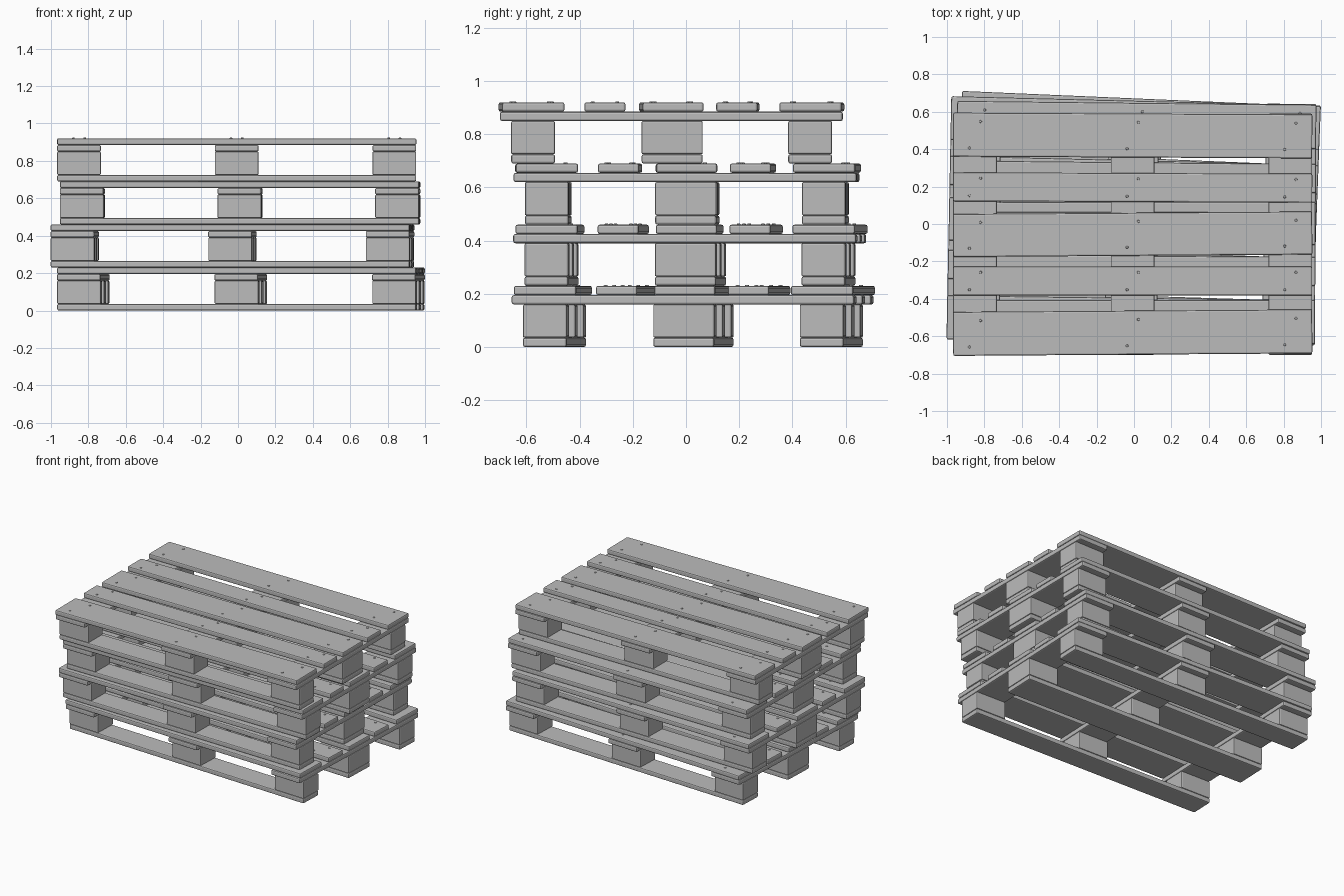
import bpy, bmesh, math
from mathutils import Matrix, Vector

cube = bpy.data.objects.get("Cube")
if cube:
    bpy.data.objects.remove(cube)

wood = bpy.data.materials.new("grey_wood")
wood.use_nodes = True
grey = (0.5, 0.5, 0.5, 1)
wood.diffuse_color = grey
wood.node_tree.nodes["Principled BSDF"].inputs["Base Color"].default_value = grey

# Pallet proportions
LENGTH, DEPTH, HEIGHT, BOARD = 1.92, 1.29, 0.23, 0.035
BLOCK_H = HEIGHT - 3 * BOARD
COLUMNS = [-0.843, 0, 0.843]                                # block columns along x
ROWS = [(-0.52, 0.165), (0.003, 0.23), (0.522, 0.165)]      # y centre, width
DECK = [(-0.526, 0.235, 0.007), (-0.25, 0.155, 0), (0, 0.23, 0.007),
        (0.25, 0.155, -0.004), (0.528, 0.235, -0.005)]      # y centre, width, skew


def add_box(bm, centre, size, skew=0):
    bmesh.ops.create_cube(bm, size=1, matrix=Matrix.Translation(centre)
                          @ Matrix.Rotation(skew, 4, 'Z')
                          @ Matrix.Diagonal((*size, 1)))


def make_part(name, bm, placement, bevel=0.0):
    mesh = bpy.data.meshes.new(name)
    bm.to_mesh(mesh)
    bm.free()
    mesh.materials.append(wood)
    part = bpy.data.objects.new(name, mesh)
    part.matrix_world = placement
    bpy.context.collection.objects.link(part)
    if bevel:
        mod = part.modifiers.new("rounded_edges", 'BEVEL')
        mod.width = bevel
        mod.segments = 2
    return part


def make_pallet(label, placement):
    # Bottom boards running lengthwise
    bm = bmesh.new()
    for y, w in ROWS:
        add_box(bm, (0, y, BOARD / 2), (LENGTH, w, BOARD))
    make_part(label + "_bottom_boards", bm, placement, 0.008)

    # Nine spacer blocks
    bm = bmesh.new()
    for x in COLUMNS:
        for y, w in ROWS:
            add_box(bm, (x, y, BOARD + BLOCK_H / 2), (0.234, w, BLOCK_H))
    make_part(label + "_blocks", bm, placement, 0.006)

    # Cross boards on the blocks
    bm = bmesh.new()
    for x in COLUMNS:
        add_box(bm, (x, 0, HEIGHT - 1.5 * BOARD), (0.234, DEPTH, BOARD))
    make_part(label + "_cross_boards", bm, placement, 0.008)

    # Deck boards, each slightly skewed
    bm = bmesh.new()
    for y, w, skew in DECK:
        add_box(bm, (0, y, HEIGHT - BOARD / 2), (LENGTH, w, BOARD), skew)
    make_part(label + "_deck_boards", bm, placement, 0.008)

    # Nail heads, a staggered pair at every crossing
    bm = bmesh.new()
    for x in COLUMNS:
        for y, w, skew in DECK:
            for side in (-1, 1):
                spot = Vector((x + side * 0.03, y + side * w * 0.3 + x * skew, HEIGHT))
                bmesh.ops.create_cone(bm, cap_ends=True, segments=8, radius1=0.009,
                                      radius2=0.006, depth=0.008,
                                      matrix=Matrix.Translation(spot))
    make_part(label + "_nails", bm, placement)


# Stack of pallets: x, y and turn of each
STACK = [(0.015, 0.025, -0.038), (-0.03, 0.014, -0.02),
         (0.011, 0.002, -0.006), (-0.007, -0.055, 0)]
for level, (x, y, turn) in enumerate(STACK):
    make_pallet("pallet_%d" % (level + 1),
                Matrix.Translation((x, y, level * HEIGHT)) @ Matrix.Rotation(turn, 4, 'Z'))
